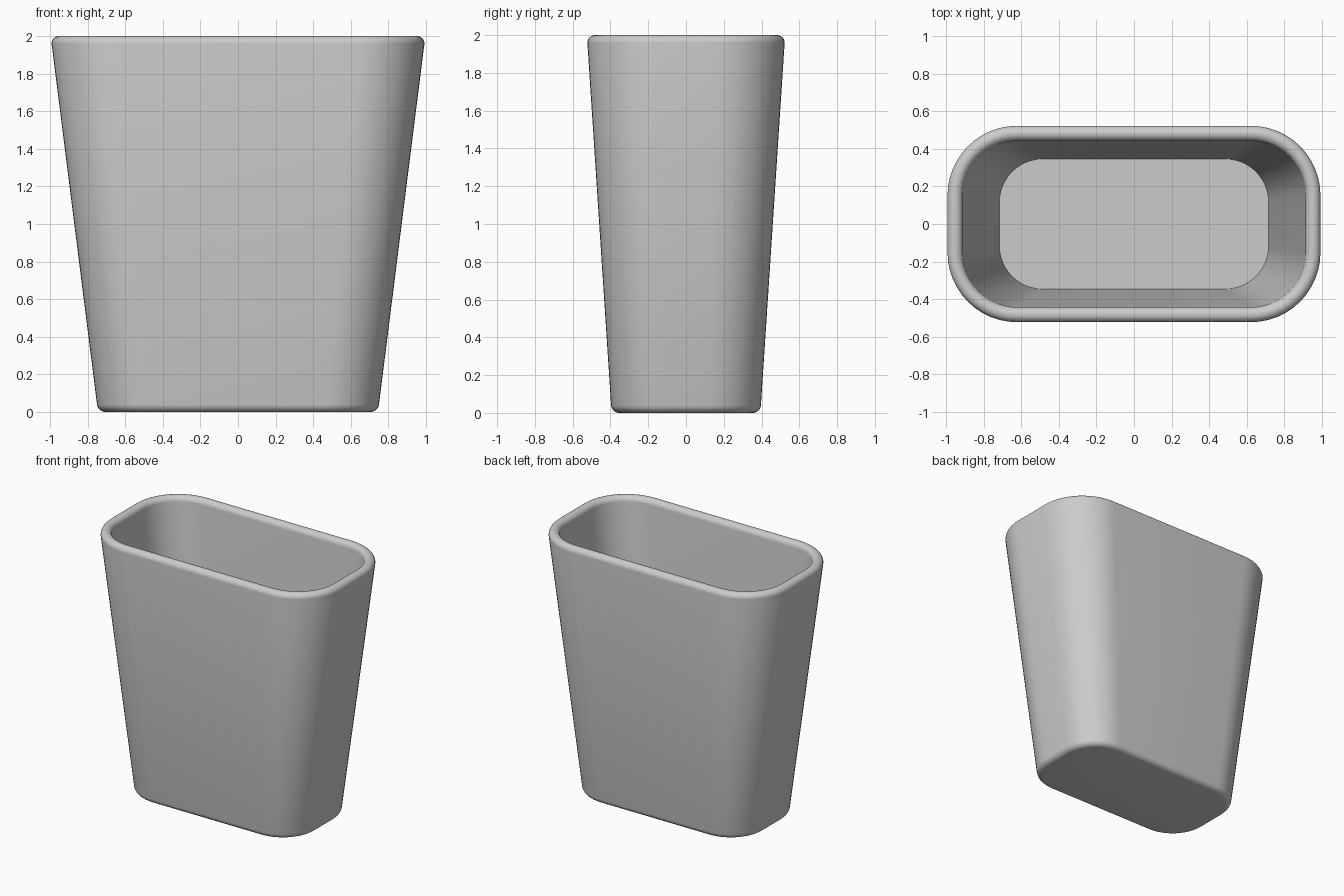
import bpy, bmesh, math

if "Cube" in bpy.data.objects:
    bpy.data.objects.remove(bpy.data.objects["Cube"])

SEG = 12          # segments per rounded corner
FILLET = 0.04     # radius of the rim and base rounding
FLOOR = 0.10      # height of the inside floor


def ring(bm, hx, hy, r, z):
    """Rounded rectangle loop with half sizes hx, hy and corner radius r."""
    verts = []
    for q, (sx, sy) in enumerate([(1, 1), (-1, 1), (-1, -1), (1, -1)]):
        for i in range(SEG + 1):
            a = math.pi / 2 * (q + i / SEG)
            verts.append(bm.verts.new((sx * (hx - r) + r * math.cos(a),
                                       sy * (hy - r) + r * math.sin(a), z)))
    return verts


def outer(z, inset=0.0):
    """Tapered outside outline at height z, moved inward by inset."""
    return (0.745 + 0.126 * z - inset, 0.394 + 0.0655 * z - inset,
            0.28 + 0.046 * z - inset, z)


sections = []
# rounded base edge
for i in range(7):
    a = math.pi / 2 * i / 6
    sections.append(outer(FILLET * (1 - math.cos(a)), FILLET * (1 - math.sin(a))))
# rounded rim, from the outside wall over to the inside wall
top = 2.0 - FILLET
for i in range(13):
    a = math.pi * i / 12
    hx, hy, r, _ = outer(top, FILLET * (1 - math.cos(a)))
    sections.append((hx, hy, r, top + FILLET * math.sin(a)))
# inside wall down to the floor
sections.append((0.716, 0.346, 0.23, FLOOR))

bm = bmesh.new()
rings = [ring(bm, *s) for s in sections]
n = len(rings[0])
for lo, hi in zip(rings, rings[1:]):
    for i in range(n):
        j = (i + 1) % n
        bm.faces.new((lo[i], lo[j], hi[j], hi[i]))
bm.faces.new(rings[0][::-1])   # underside
bm.faces.new(rings[-1])        # inside floor

mesh = bpy.data.meshes.new("bin_body")
bm.to_mesh(mesh)
bm.free()
body = bpy.data.objects.new("bin_body", mesh)
bpy.context.collection.objects.link(body)

grey = bpy.data.materials.new("light grey")
grey.diffuse_color = (0.6, 0.6, 0.6, 1)
grey.use_nodes = True
grey.node_tree.nodes["Principled BSDF"].inputs["Base Color"].default_value = grey.diffuse_color
mesh.materials.append(grey)

bpy.context.view_layer.objects.active = body
body.select_set(True)
bpy.ops.object.shade_smooth_by_angle(angle=math.radians(40))
